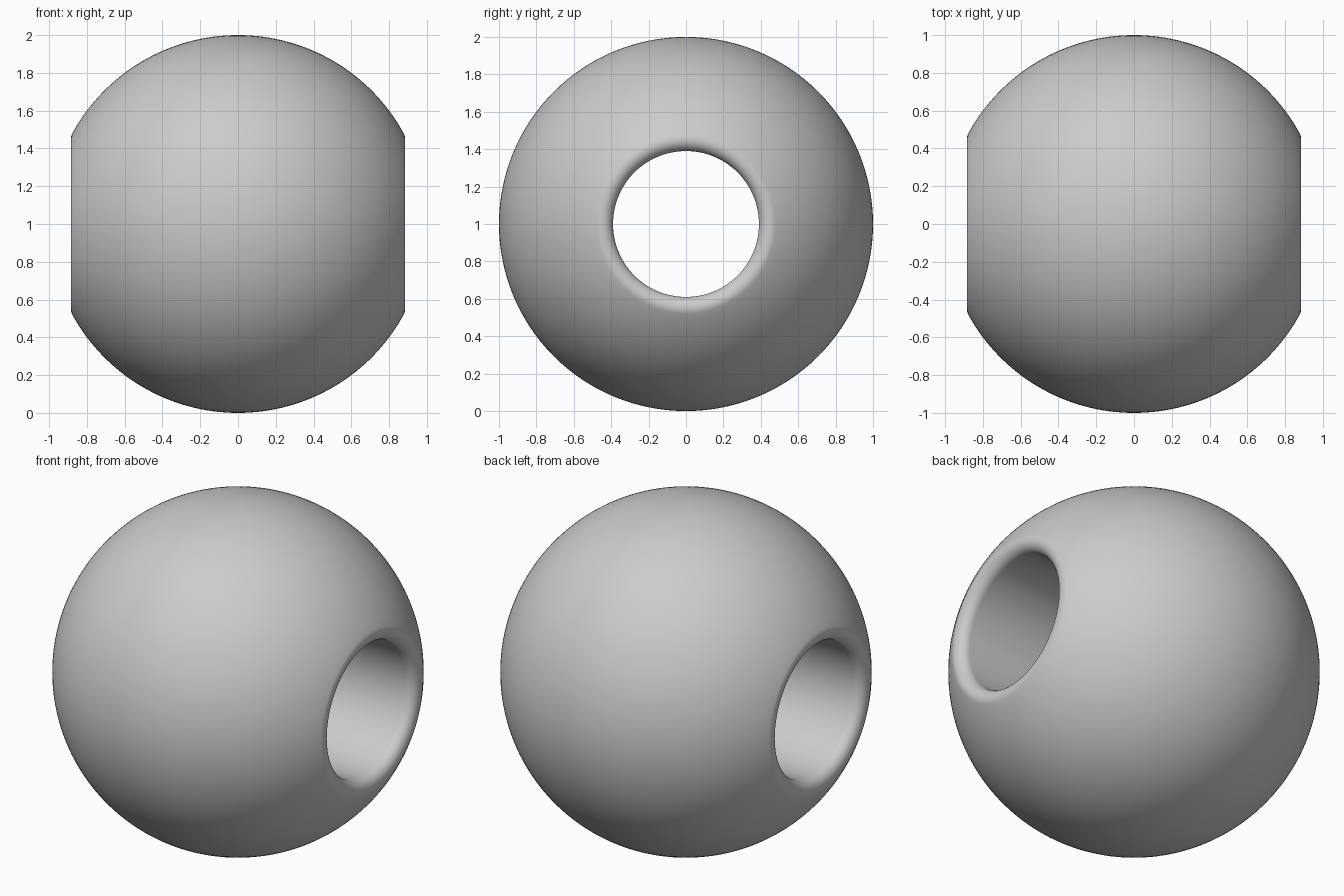
import bpy, bmesh
from math import sin, cos, pi, sqrt, atan2

if "Cube" in bpy.data.objects:
    bpy.data.objects.remove(bpy.data.objects["Cube"])

R, BORE, FILLET = 1.0, 0.39, 0.06   # sphere, hole and rim rounding radii
SEGMENTS = 128

# Rim rounding circle, tangent to both the sphere and the bore
rim_r = BORE + FILLET
rim_x = sqrt((R - FILLET) ** 2 - rim_r ** 2)
rim_angle = atan2(rim_r, rim_x)


def arc(cx, cr, radius, start, end, steps):
    """Points (x, distance from axis) along an arc."""
    return [(cx + radius * cos(start + (end - start) * i / steps),
             cr + radius * sin(start + (end - start) * i / steps))
            for i in range(steps + 1)]


# Closed cross-section: outer sphere, left rim, bore, right rim
outer = arc(0, 0, R, rim_angle, pi - rim_angle, 64)
left_rim = arc(-rim_x, rim_r, FILLET, pi - rim_angle, 1.5 * pi, 12)
bore = [(rim_x * t, BORE) for t in (-0.5, 0, 0.5)]
right_rim = arc(rim_x, rim_r, FILLET, -pi / 2, rim_angle, 12)
profile = outer + left_rim[1:] + bore + right_rim[:-1]

# Revolve the cross-section around the x axis
bm = bmesh.new()
rings = []
for s in range(SEGMENTS):
    a = 2 * pi * s / SEGMENTS
    rings.append([bm.verts.new((x, r * cos(a), R + r * sin(a))) for x, r in profile])
n = len(profile)
for s in range(SEGMENTS):
    r0, r1 = rings[s], rings[(s + 1) % SEGMENTS]
    for i in range(n):
        j = (i + 1) % n
        bm.faces.new((r0[i], r0[j], r1[j], r1[i])).smooth = True
bmesh.ops.recalc_face_normals(bm, faces=bm.faces)

mesh = bpy.data.meshes.new("bead")
bm.to_mesh(mesh)
bm.free()
bead = bpy.data.objects.new("bead", mesh)
bpy.context.collection.objects.link(bead)
